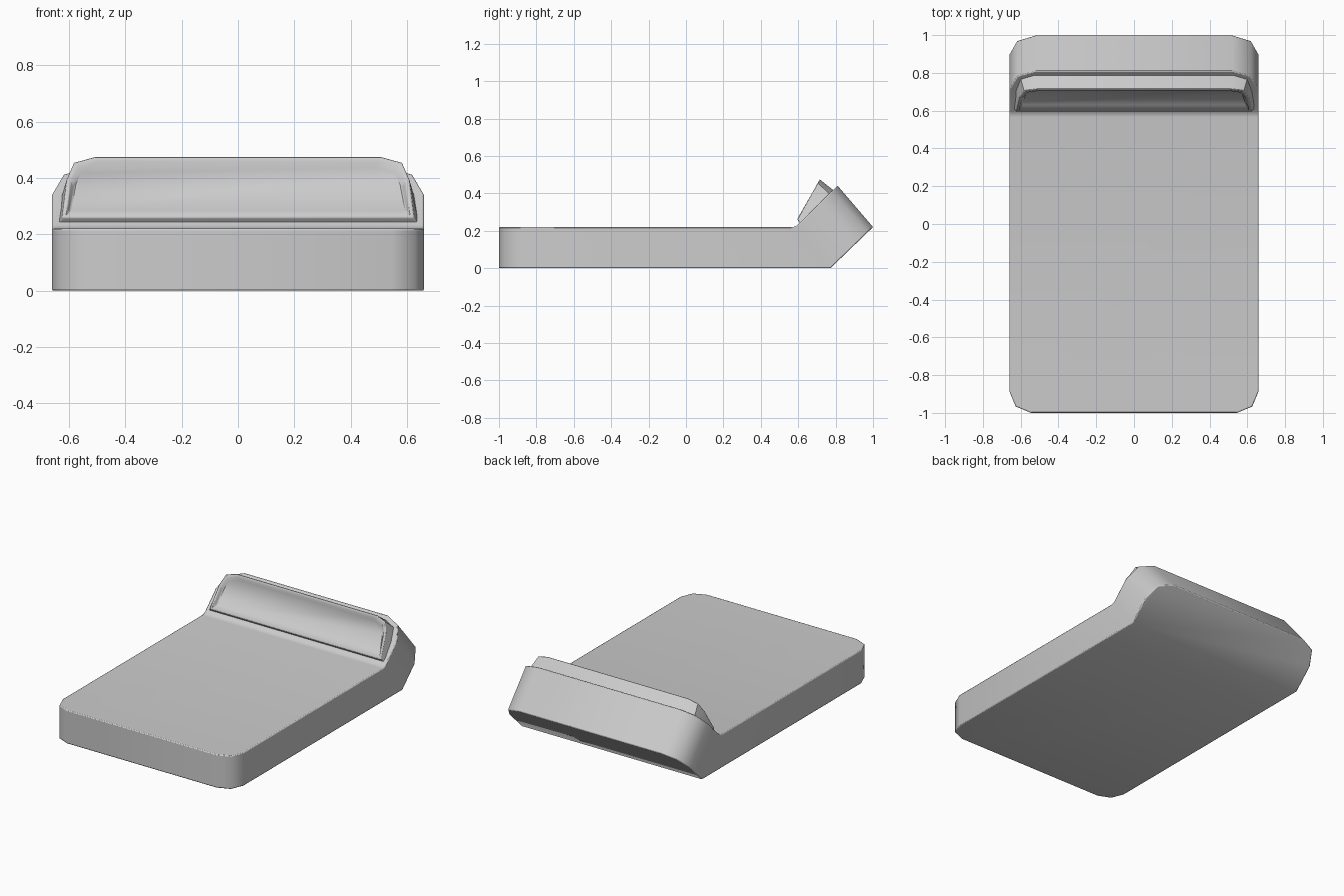
import bpy, bmesh
from mathutils import Vector

if "Cube" in bpy.data.objects:
    bpy.data.objects.remove(bpy.data.objects["Cube"])

grey = bpy.data.materials.new("light grey")
grey.use_nodes = True
COLOUR = (0.6, 0.6, 0.6, 1)
grey.diffuse_color = COLOUR
grey.node_tree.nodes["Principled BSDF"].inputs["Base Color"].default_value = COLOUR


def make_object(name, bm, bevel):
    bmesh.ops.recalc_face_normals(bm, faces=bm.faces)
    mesh = bpy.data.meshes.new(name)
    bm.to_mesh(mesh)
    bm.free()
    mesh.materials.append(grey)
    obj = bpy.data.objects.new(name, mesh)
    bpy.context.collection.objects.link(obj)
    mod = obj.modifiers.new("soft edges", 'BEVEL')
    mod.width, mod.segments, mod.angle_limit = bevel, 2, 0.95
    bpy.ops.object.select_all(action='DESELECT')
    obj.select_set(True)
    bpy.context.view_layer.objects.active = obj
    bpy.ops.object.shade_smooth_by_angle(angle=0.85)
    return obj


# Body: side profile extruded across the width, with rounded end corners
HALF = 0.66
bend_top, bend_low = Vector((0, 0.585, 0.22)), Vector((0, 0.772, 0))
tip_top, tip_low = Vector((0, 0.81, 0.442)), Vector((0, 1.0, 0.22))
profile = [Vector((0, -1, 0)), bend_low, tip_low, tip_top, bend_top, Vector((0, -1, 0.22))]
bm = bmesh.new()
right = bm.faces.new([bm.verts.new(p - Vector((HALF, 0, 0))) for p in profile])
grown = bmesh.ops.extrude_face_region(bm, geom=[right])["geom"]
bmesh.ops.translate(bm, vec=(2 * HALF, 0, 0),
                    verts=[g for g in grown if isinstance(g, bmesh.types.BMVert)])


def end_edges(test):
    return [e for e in bm.edges
            if e.verts[0].co.x == e.verts[1].co.x and all(test(v.co) for v in e.verts)]


for radius, test in ((0.115, lambda c: c.y < -0.9), (0.14, lambda c: c.y > 0.8)):
    bmesh.ops.bevel(bm, geom=end_edges(test), offset=radius, segments=2,
                    profile=0.5, affect='EDGES')
# Small fillet in the crease under the panel
crease = [e for e in bm.edges if all((v.co.yz - bend_top.yz).length < 0.01 for v in e.verts)]
bmesh.ops.bevel(bm, geom=crease, offset=0.02, segments=3, profile=0.5, affect='EDGES')
make_object("body", bm, 0.006)

# Panel: wedge lofted from the tilted end of the body up to a steeper framed face
up_slab = (tip_top - bend_top).normalized()
low, high = Vector((0, 0.595, 0.26)), Vector((0, 0.715, 0.475))
up_face = (high - low).normalized()
into_face = Vector((0, up_face.z, -up_face.y))
into_slab = Vector((0, up_slab.z, -up_slab.y))


def arch(origin, up, half, height, corner):
    """Flat-bottomed outline with two-step upper corners."""
    side = [(half, 0), (half - 0.016, height - corner),
            (half - 0.042, height - 0.25 * corner), (half - 0.113, height)]
    points = side + [(-x, v) for x, v in reversed(side)]
    return [origin + up * v + Vector((x, 0, 0)) for x, v in points]


tall = (high - low).length
loops = [
    arch(bend_top + up_slab * 0.03 + into_slab * 0.02, up_slab, 0.645, 0.255, 0.12),
    arch(low, up_face, 0.623, tall, 0.09),
    arch(low + up_face * 0.012, up_face, 0.609, tall - 0.03, 0.085),
    arch(low + up_face * 0.037 + into_face * 0.02, up_face, 0.597, tall - 0.071, 0.08),
]
bm = bmesh.new()
rings = [[bm.verts.new(p) for p in loop] for loop in loops]
for a, b in zip(rings, rings[1:]):
    for i in range(len(a)):
        j = (i + 1) % len(a)
        bm.faces.new((a[i], a[j], b[j], b[i]))
bm.faces.new(rings[0])
bm.faces.new(rings[-1])
make_object("framed_panel", bm, 0.004)
